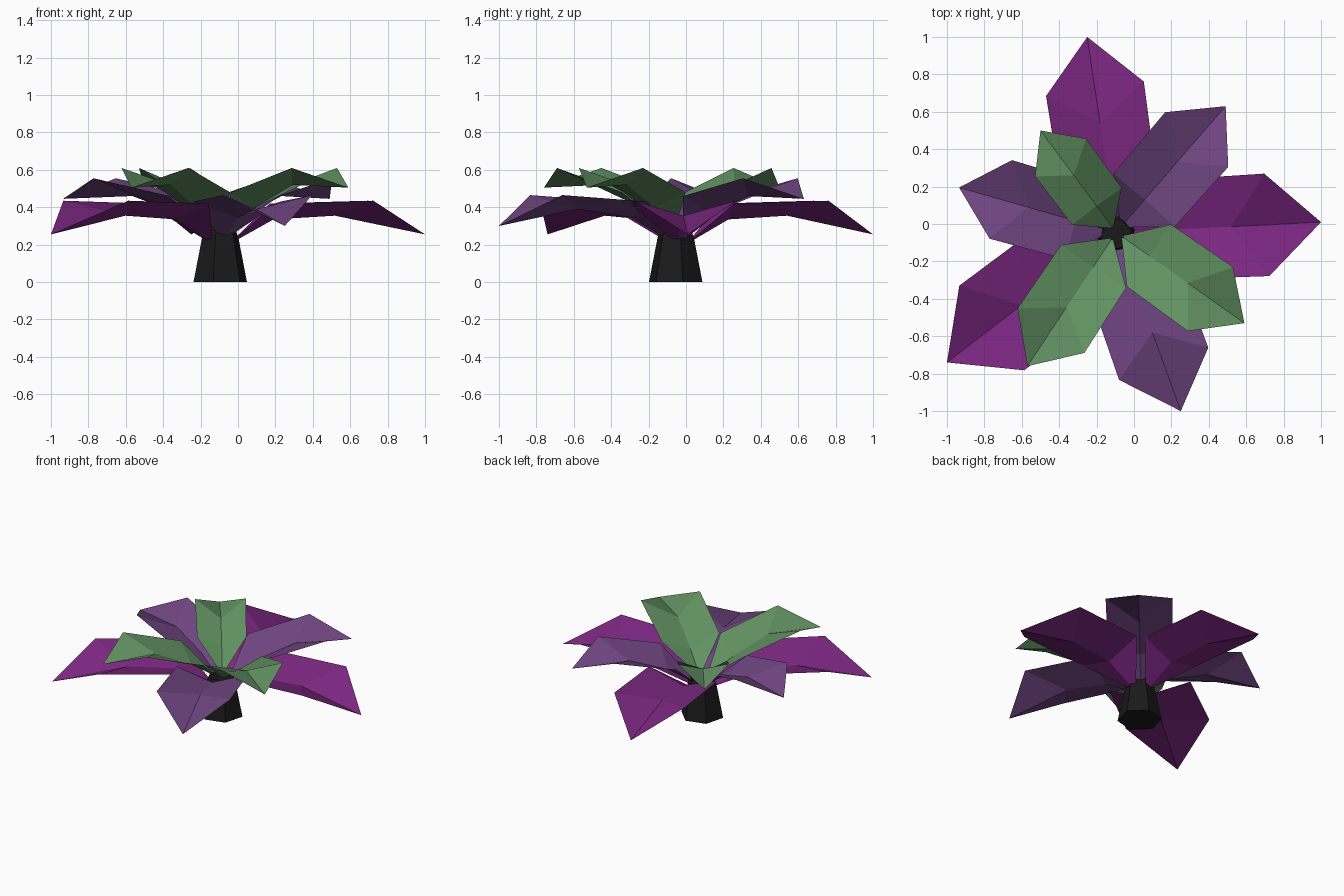
import bpy, bmesh, math
from mathutils import Vector

if "Cube" in bpy.data.objects:
    bpy.data.objects.remove(bpy.data.objects["Cube"])

CENTRE = Vector((-0.095, -0.045, 0))


def material(name, rgb):
    m = bpy.data.materials.new(name)
    m.diffuse_color = (*rgb, 1)
    m.use_nodes = True
    m.node_tree.nodes["Principled BSDF"].inputs["Base Color"].default_value = m.diffuse_color
    return m


def add_object(name, bm, mat):
    bmesh.ops.recalc_face_normals(bm, faces=bm.faces) if name == "stem" else None
    mesh = bpy.data.meshes.new(name)
    bm.to_mesh(mesh)
    bm.free()
    mesh.materials.append(mat)
    ob = bpy.data.objects.new(name, mesh)
    bpy.context.collection.objects.link(ob)
    return ob


def leaf(name, tip, heights, mat):
    """Folded leaf: a low midrib with two raised edges, drooping to the tip.
    heights = base, rib near, edge near, rib middle, edge far, tip"""
    base_z, rib1, edge1, rib2, edge2, tip_z = heights
    out = Vector((tip[0], tip[1], 0)) - CENTRE
    side = Vector((-out.y, out.x, 0))
    bm = bmesh.new()

    def point(along, across, z):
        p = CENTRE + out * along + side * across
        return bm.verts.new((p.x, p.y, z))

    base = point(0.04, 0, base_z)
    r1 = point(0.26, 0, rib1)
    r2 = point(0.56, 0, rib2)
    end = point(1, 0, tip_z)
    for s in (1, -1):
        e1 = point(0.255, 0.243 * s, edge1)
        e2 = point(0.735, 0.25 * s, edge2)
        for f in ((base, r1, e1), (r1, r2, e2, e1), (r2, end, e2)):
            bm.faces.new(f if s > 0 else f[::-1])
    return add_object(name, bm, mat)


# Stem: tapered six-sided trunk
black = material("stem_black", (0.01, 0.01, 0.01))
bm = bmesh.new()
rings = []
for r, z in ((0.148, 0), (0.1, 0.24), (0.085, 0.28)):
    rings.append([bm.verts.new((CENTRE.x + r * math.cos(math.radians(15 + 60 * i)),
                                CENTRE.y - 0.01 + r * math.sin(math.radians(15 + 60 * i)), z))
                  for i in range(6)])
for a, b in zip(rings, rings[1:]):
    for i in range(6):
        j = (i + 1) % 6
        bm.faces.new((a[i], a[j], b[j], b[i]))
bm.faces.new(rings[0][::-1])
bm.faces.new(rings[-1])
add_object("stem", bm, black)

# Leaves: three tiers of three
purple = material("lower_leaf_purple", (0.2, 0.02, 0.22))
indigo = material("middle_leaf_indigo", (0.16, 0.06, 0.22))
green = material("upper_leaf_green", (0.12, 0.28, 0.12))

low = (0.2, 0.335, 0.42, 0.355, 0.435, 0.255)
for i, tip in enumerate(((1, 0.01), (-0.25, 1), (-1, -0.74))):
    leaf(f"lower_leaf_{i + 1}", tip, low, purple)

mid = (0.24, 0.365, 0.46, 0.46, 0.555, 0.445)
mid_droop = (0.22, 0.345, 0.43, 0.39, 0.465, 0.30)
for i, (tip, h) in enumerate((((0.49, 0.63), mid), ((-0.935, 0.195), mid),
                              ((0.25, -1), mid_droop))):
    leaf(f"middle_leaf_{i + 1}", tip, h, indigo)

top = (0.27, 0.395, 0.48, 0.52, 0.61, 0.505)
for i, tip in enumerate(((0.59, -0.53), (-0.5, 0.5), (-0.57, -0.76))):
    leaf(f"upper_leaf_{i + 1}", tip, top, green)
